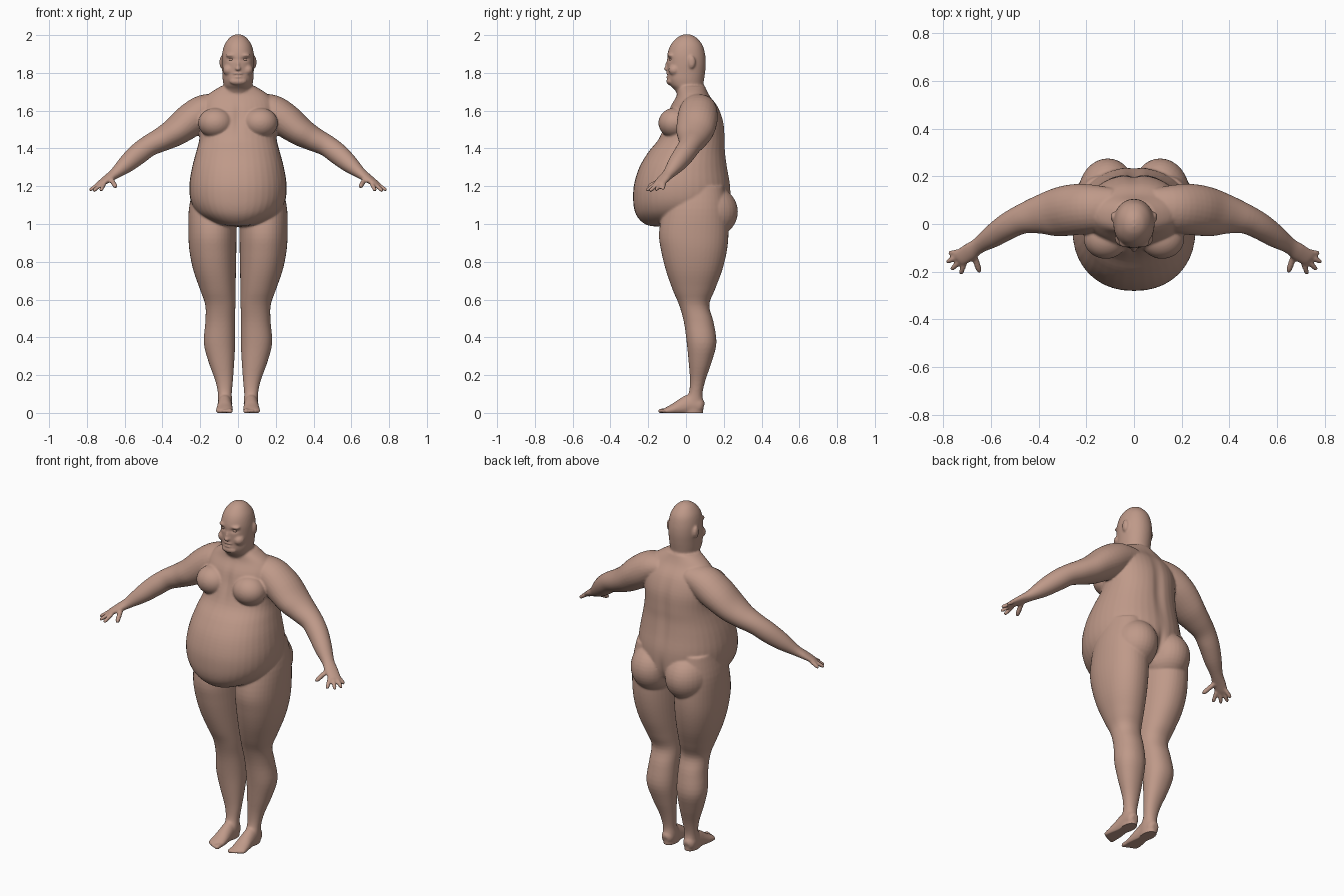
import bpy, bmesh, math
from mathutils import Vector, Matrix

skin = bpy.data.materials.new("skin")
skin.diffuse_color = (0.52, 0.32, 0.25, 1)
bm = bmesh.new()


def spline(rows, k=4):
    """Smoothly interpolate rows of section numbers."""
    out = []
    for i in range(len(rows) - 1):
        a, b = rows[max(i - 1, 0)], rows[i]
        c, d = rows[i + 1], rows[min(i + 2, len(rows) - 1)]
        for s in range(k):
            t = s / k
            out.append([0.5 * (2 * q + (r - p) * t + (2 * p - 5 * q + 4 * r - w) * t * t
                               + (3 * q - p - 3 * r + w) * t ** 3)
                        for p, q, r, w in zip(a, b, c, d)])
    return out + [list(rows[-1])]


def ring(c, u, v, p=2.0, n=40):
    pts = []
    for i in range(n):
        a = 2 * math.pi * i / n
        x, y = math.cos(a), math.sin(a)
        pts.append(c + u * math.copysign(abs(x) ** (2 / p), x)
                   + v * math.copysign(abs(y) ** (2 / p), y))
    return pts


def loft(rings):
    vs = [[bm.verts.new(p) for p in r] for r in rings]
    n = len(vs[0])
    for a, b in zip(vs, vs[1:]):
        for i in range(n):
            j = (i + 1) % n
            bm.faces.new((a[i], a[j], b[j], b[i]))
    bm.faces.new(vs[0][::-1])
    bm.faces.new(vs[-1])


def column(rows, p=2.0):
    """Upright loft from rows of z, x min, x max, y front, y back."""
    loft([ring(Vector(((x0 + x1) / 2, (y0 + y1) / 2, z)),
               Vector(((x1 - x0) / 2, 0, 0)), Vector((0, (y1 - y0) / 2, 0)), p)
          for z, x0, x1, y0, y1 in spline(rows)])


def tube(rows, side, k=4):
    """Loft along a path from rows of x, y, z, vertical radius, sideways radius."""
    rows = spline(rows, k)
    pts = [Vector((side * r[0], r[1], r[2])) for r in rows]
    rings = []
    for i, r in enumerate(rows):
        t = (pts[min(i + 1, len(pts) - 1)] - pts[max(i - 1, 0)]).normalized()
        u = (Vector((0, 0, 1)) - t * t.z).normalized()
        rings.append(ring(pts[i], u * r[3], t.cross(u) * r[4], n=28))
    loft(rings)


def ball(c, r):
    bmesh.ops.create_uvsphere(bm, u_segments=32, v_segments=20, radius=1,
                              matrix=Matrix.Translation(c) @ Matrix.Diagonal((*r, 1)))


def digit(a, b, r, side):
    """Finger or toe with a rounded tip."""
    a, b = Vector(a), Vector(b)
    tube([(*a.lerp(b, t), r * s, r * s)
          for t, s in ((0, 1), (0.5, 1.05), (0.85, 0.95), (1, 0.5))], side, 3)


# torso with hanging belly
torso = [(1.73, .09, -.045, .10), (1.68, .165, -.05, .125), (1.62, .2, -.083, .17),
         (1.54, .205, -.11, .2), (1.45, .205, -.145, .208), (1.38, .222, -.2, .21),
         (1.30, .243, -.247, .22), (1.21, .257, -.275, .235), (1.13, .252, -.28, .237),
         (1.07, .225, -.272, .23), (1.03, .18, -.252, .2), (1.0, .11, -.218, .1),
         (.988, .04, -.18, 0)]
column([(z, -w, w, f, b) for z, w, f, b in torso], 2.2)

# head and neck
head = [(2.004, .012, -.012, .02), (1.988, .043, -.045, .053), (1.95, .071, -.08, .086),
        (1.90, .084, -.098, .101), (1.85, .086, -.1, .105), (1.80, .083, -.099, .101),
        (1.765, .081, -.098, .096), (1.735, .077, -.085, .092), (1.71, .078, -.06, .095),
        (1.66, .095, -.03, .105)]
column([(z, -w, w, f, b) for z, w, f, b in head], 2.1)
ball((0, -.098, 1.835), (.010, .012, .03))      # nose bridge
ball((0, -.104, 1.822), (.015, .014, .011))     # nose tip
ball((0, -.096, 1.795), (.024, .011, .007))     # upper lip
ball((0, -.094, 1.779), (.022, .012, .007))     # lower lip
ball((0, -.084, 1.755), (.045, .02, .02))       # chin

leg = [(1.2, .03, .235, -.08, .2), (1.08, .008, .26, -.12, .22), (.95, .008, .263, -.143, .225),
       (.85, .009, .256, -.13, .215), (.75, .011, .235, -.105, .19), (.65, .013, .2, -.07, .152),
       (.57, .014, .173, -.036, .123), (.48, .015, .173, -.011, .146), (.37, .015, .181, .004, .161),
       (.27, .02, .156, .014, .136), (.17, .027, .12, .021, .102), (.1, .033, .106, .013, .087),
       (.05, .03, .106, -.02, .093), (-.01, .034, .102, -.02, .09)]
arm = [(.08, .07, 1.63, .06, .08), (.17, .065, 1.6, .088, .1), (.25, .06, 1.55, .09, .107),
       (.33, .048, 1.49, .077, .1), (.40, .038, 1.45, .065, .08), (.47, .02, 1.415, .057, .062),
       (.53, -.01, 1.37, .056, .056), (.59, -.05, 1.318, .047, .048), (.65, -.09, 1.268, .029, .034),
       (.69, -.118, 1.24, .021, .037), (.73, -.143, 1.213, .014, .034), (.74, -.15, 1.207, .008, .026)]
foot = [(.07, .093, .03, .022, .018), (.07, .075, .035, .042, .034), (.07, .03, .045, .055, .037),
        (.07, -.02, .032, .045, .04), (.071, -.06, .02, .032, .044), (.072, -.095, .012, .022, .045),
        (.072, -.115, .01, .014, .038)]
# knuckle and tip of each finger
fingers = [((.728, -.115, 1.218), (.777, -.123, 1.184)), ((.733, -.134, 1.214), (.786, -.16, 1.178)),
           ((.725, -.152, 1.21), (.766, -.192, 1.174)), ((.708, -.162, 1.212), (.727, -.21, 1.176))]

for s in (-1, 1):
    column([(z, *sorted((s * a, s * b)), f, r) for z, a, b, f, r in leg], 2.15)
    tube(arm, s)
    tube(foot, s)
    for a, b in fingers:
        digit(a, b, .0105, s)
    digit((.672, -.125, 1.238), (.646, -.203, 1.194), .0125, s)      # thumb
    for i in range(5):                                               # toes
        x = .042 + i * .0165
        digit((x, -.09, .012), (x, -.147 + .002 * i + .0018 * i * i, .009),
              .013 if i == 0 else .0095, s)
    ball((s * .118, -.06, 1.535), (.093, .086, .08))     # breast
    ball((s * .11, .122, 1.065), (.125, .153, .14))      # buttock
    ball((s * .087, .03, 1.857), (.011, .02, .034))      # ear
    ball((s * .036, -.078, 1.893), (.03, .021, .009))    # brow
    ball((s * .05, -.06, 1.815), (.03, .033, .03))       # cheek

# fuse the parts into one skin
bmesh.ops.recalc_face_normals(bm, faces=bm.faces)
mesh = bpy.data.meshes.new("body")
bm.to_mesh(mesh)
bm.free()
body = bpy.data.objects.new("body", mesh)
bpy.context.collection.objects.link(body)
bpy.context.view_layer.objects.active = body
body.select_set(True)
fuse = body.modifiers.new("fuse", 'REMESH')
fuse.mode = 'VOXEL'
fuse.voxel_size = 0.006
soft = body.modifiers.new("soften", 'SMOOTH')
soft.factor = 0.5
soft.iterations = 5
for m in ("fuse", "soften"):
    bpy.ops.object.modifier_apply(modifier=m)

# soft dents: centre, radii, push along y
dents = [((0, .2, 1.42), (.03, .1, .2), -.010),          # spine
         ((0, .24, 1.04), (.02, .1, .09), -.02),         # seat cleft
         ((0, -.1, 1.56), (.02, .1, .08), .008),         # breastbone
         ((0, -.1, 1.787), (.024, .04, .005), .007),     # mouth
         ((.036, -.09, 1.872), (.02, .04, .010), .008),  # eye sockets
         ((-.036, -.09, 1.872), (.02, .04, .010), .008)]
for v in body.data.vertices:
    for c, r, amount in dents:
        d = sum(((v.co[i] - c[i]) / r[i]) ** 2 for i in range(3))
        if d < 9:
            v.co.y += amount * math.exp(-d)
    v.co.z = max(v.co.z, 0)                              # flat soles
body.data.materials.clear()
body.data.materials.append(skin)
for p in body.data.polygons:
    p.material_index = 0
    p.use_smooth = True

# closed eyes
for s, name in ((-1, "right_eye"), (1, "left_eye")):
    bpy.ops.mesh.primitive_uv_sphere_add(segments=20, ring_count=12, radius=1,
                                         location=(s * .035, -.078, 1.871))
    eye = bpy.context.object
    eye.name = name
    eye.scale = (.014, .012, .008)
    eye.data.materials.append(skin)
    bpy.ops.object.shade_smooth()
